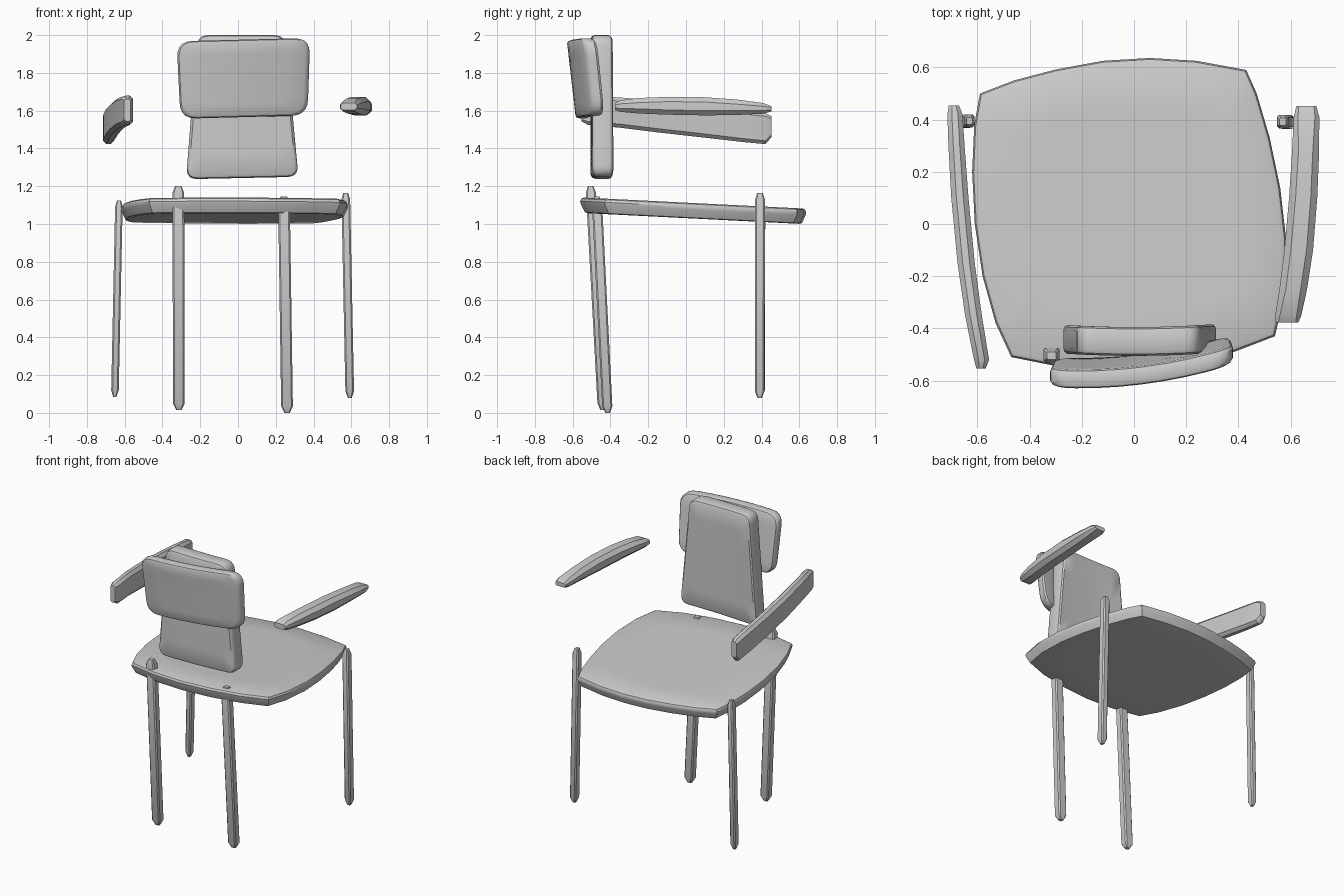
import bpy, math
from mathutils import Vector

if "Cube" in bpy.data.objects:
    bpy.data.objects.remove(bpy.data.objects["Cube"])


def skin(name, rings, angle=35):
    """Skin equal-length rings; each end closes with one polygon (or a shared point)."""
    n = len(rings[0])
    verts = [p for r in rings for p in r]
    faces = [[i * n + j, i * n + (j + 1) % n, (i + 1) * n + (j + 1) % n, (i + 1) * n + j]
             for i in range(len(rings) - 1) for j in range(n)]
    last = (len(rings) - 1) * n
    faces += [list(range(n))[::-1], list(range(last, last + n))]
    me = bpy.data.meshes.new(name)
    me.from_pydata(verts, [], faces)
    ob = bpy.data.objects.new(name, me)
    bpy.context.collection.objects.link(ob)
    bpy.ops.object.select_all(action='DESELECT')
    ob.select_set(True)
    bpy.context.view_layer.objects.active = ob
    bpy.ops.object.mode_set(mode='EDIT')
    bpy.ops.mesh.select_all(action='SELECT')
    bpy.ops.mesh.normals_make_consistent(inside=False)
    bpy.ops.object.mode_set(mode='OBJECT')
    bpy.ops.object.shade_smooth_by_angle(angle=math.radians(angle))
    return ob


def chamfered(hu, hv, c):
    """Rectangle section with cut corners."""
    c = min(c, hu * 0.6, hv * 0.6)
    q = [(hu, hv - c), (hu - c, hv)]
    return (q + [(-u, v) for u, v in q[::-1]] + [(-u, -v) for u, v in q]
            + [(u, -v) for u, v in q[::-1]])


def rounded(corners, radius, seg=5, sub=6):
    """Closed outline with rounded corners and subdivided sides."""
    pts, n = [], len(corners)
    cs = [Vector(c) for c in corners]
    cut = lambda a, b: a + (b - a).normalized() * radius
    for i, c in enumerate(cs):
        a, b = cut(c, cs[i - 1]), cut(c, cs[(i + 1) % n])
        for k in range(seg + 1):
            t = k / seg
            pts.append(a * (1 - t) ** 2 + c * 2 * t * (1 - t) + b * t * t)
        e = cut(cs[(i + 1) % n], c)
        pts += [b.lerp(e, k / sub) for k in range(1, sub)]
    return pts


def pad(name, outline, layers, place):
    """Cushion: outline scaled and offset per layer, with graded caps."""
    pts = [Vector(p) for p in outline]
    mid = sum(pts, Vector((0, 0))) / len(pts)
    lo, hi = layers[0], layers[-1]
    full = ([(lo[0] * s, lo[1]) for s in (0.02, 0.35, 0.7)] + layers
            + [(hi[0] * s, hi[1]) for s in (0.7, 0.35, 0.02)])
    return skin(name, [[place(*(mid + (p - mid) * s), w) for p in pts] for s, w in full])


# Seat: bowed four-sided slab that slopes down toward +y
seat_outline = [(-0.59, 0.50), (-0.46, 0.55), (-0.3, 0.592), (-0.12, 0.625), (0.06, 0.636),
                (0.24, 0.625), (0.43, 0.59), (0.47, 0.5), (0.52, 0.33), (0.56, 0.14),
                (0.583, -0.06), (0.577, -0.27), (0.54, -0.43), (0.37, -0.495), (0.16, -0.54),
                (-0.06, -0.56), (-0.27, -0.55), (-0.47, -0.51), (-0.53, -0.38), (-0.58, -0.2),
                (-0.61, 0.0), (-0.62, 0.2), (-0.612, 0.38)]
pad("seat", seat_outline,
    [(0.93, -0.082), (0.96, -0.078), (0.995, -0.035), (1.0, -0.02), (0.99, -0.006), (0.97, 0.0)],
    lambda x, y, w: (x, y, 1.113 - 0.05 * y + w))

# Back panel: upright, tapered and slightly curved
pad("back_panel",
    rounded([(-0.275, 1.237), (0.32, 1.25), (0.25, 2.0), (-0.215, 2.0)], 0.06),
    [(0.95, -0.055), (0.985, -0.048), (1, -0.035), (1, 0.035), (0.985, 0.048), (0.95, 0.055)],
    lambda x, z, w: (x, -0.45 + 0.12 * x * x + w, z))

# Upper back cushion: turned, leaning and curved
pad("back_cushion",
    rounded([(-0.325, 1.967), (-0.305, 1.557), (0.368, 1.575), (0.382, 1.985)], 0.085),
    [(0.93, -0.036), (0.975, -0.031), (1, -0.018), (1, 0.018), (0.975, 0.031), (0.93, 0.036)],
    lambda x, z, w: (x, -0.56 + 0.113 * x + 0.265 * x * x - 0.115 * (z - 1.77) + w, z))


def arm(name, rows, c):
    # rows: y, x centre, z centre, half width, half height
    skin(name, [[(x + u, y, z + v) for u, v in chamfered(hx, hz, c)]
                for y, x, z, hx, hz in rows])


# Left armrest stands on edge, right armrest lies flat
arm("left_armrest", [(-0.553, -0.586, 1.603, 0.018, 0.06), (-0.52, -0.584, 1.602, 0.029, 0.077),
                     (-0.35, -0.615, 1.59, 0.032, 0.08), (-0.15, -0.643, 1.568, 0.033, 0.083),
                     (0.1, -0.667, 1.541, 0.033, 0.084), (0.3, -0.68, 1.518, 0.031, 0.084),
                     (0.42, -0.686, 1.505, 0.029, 0.082), (0.453, -0.69, 1.515, 0.02, 0.055)], 0.02)
arm("right_armrest", [(-0.377, 0.586, 1.622, 0.044, 0.018), (-0.35, 0.591, 1.624, 0.05, 0.03),
                      (-0.25, 0.61, 1.626, 0.053, 0.041), (-0.1, 0.631, 1.626, 0.055, 0.047),
                      (0.1, 0.648, 1.623, 0.054, 0.048), (0.27, 0.657, 1.618, 0.052, 0.041),
                      (0.41, 0.661, 1.612, 0.049, 0.028), (0.452, 0.66, 1.61, 0.038, 0.014)], 0.025)


def leg(name, bottom, top, hx, hy):
    # Straight bar with chamfered tips
    a, b = Vector(bottom), Vector(top)
    length = (b - a).length
    tip = 0.035 / length
    skin(name, [[a.lerp(b, t) + Vector((u * s, v * s, 0)) for u, v in chamfered(hx, hy, 0.008)]
                for t, s in ((0, 0.45), (tip, 1), (1 - tip, 1), (1, 0.55))])


# Legs: slim outer pair at +y, thicker raked pair at -y
leg("left_side_leg", (-0.652, 0.392, 0.085), (-0.63, 0.395, 1.125), 0.02, 0.025)
leg("right_side_leg", (0.592, 0.39, 0.08), (0.57, 0.392, 1.165), 0.023, 0.026)
leg("left_front_leg", (-0.313, -0.44, 0.015), (-0.316, -0.505, 1.2), 0.031, 0.027)
leg("right_front_leg", (0.26, -0.415, 0.0), (0.243, -0.473, 1.145), 0.031, 0.027)
